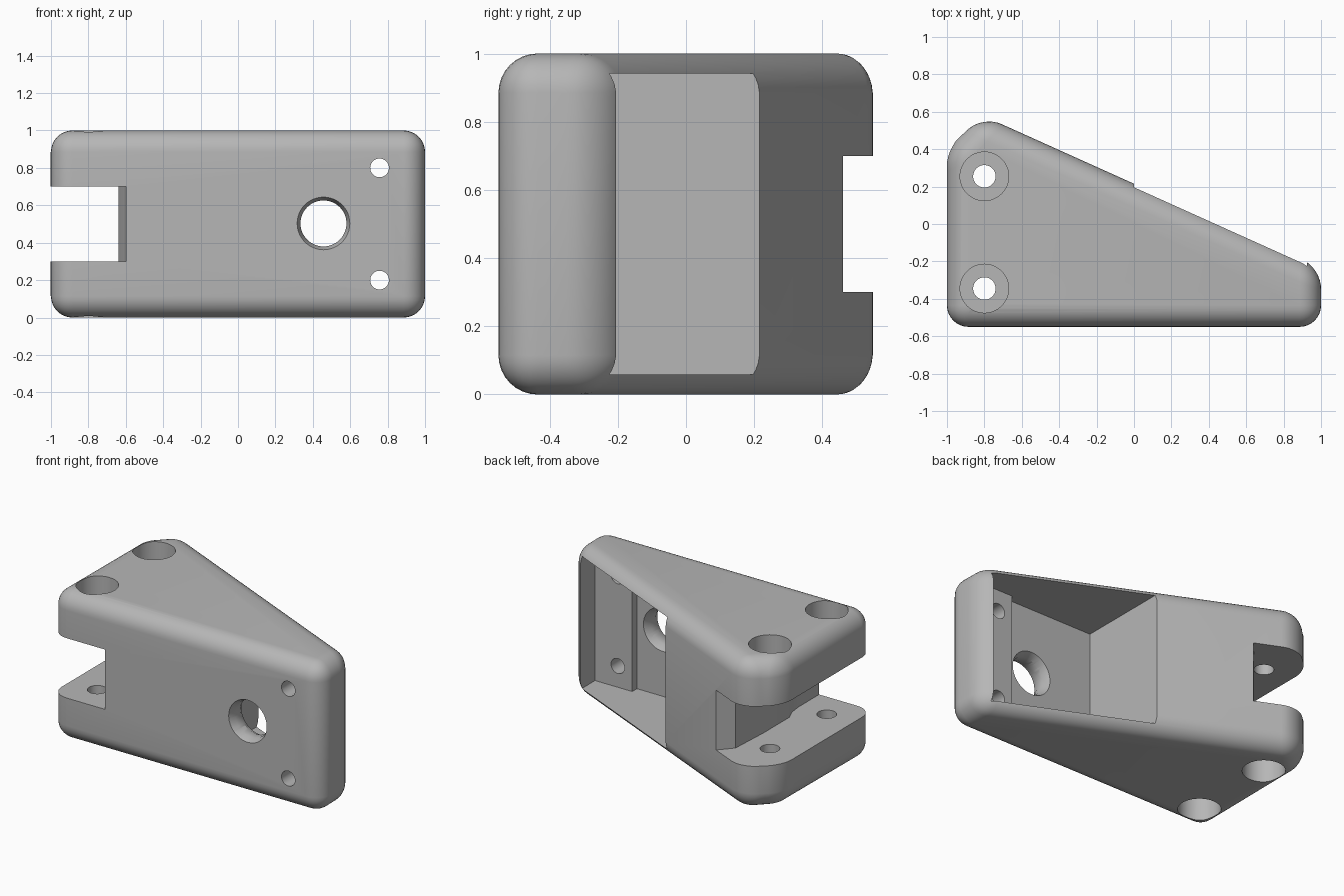
import bpy
import bmesh
from math import radians, pi
from mathutils import Vector, Matrix

cube = bpy.data.objects.get("Cube")
if cube:
    bpy.data.objects.remove(cube, do_unlink=True)

# Single plain material
grey = bpy.data.materials.new("plain grey")
grey.use_nodes = True
colour = (0.47, 0.47, 0.47, 1)
grey.diffuse_color = colour
grey.node_tree.nodes["Principled BSDF"].inputs["Base Color"].default_value = colour


def finish(name, bm):
    bmesh.ops.recalc_face_normals(bm, faces=bm.faces)
    mesh = bpy.data.meshes.new(name)
    bm.to_mesh(mesh)
    bm.free()
    obj = bpy.data.objects.new(name, mesh)
    bpy.context.collection.objects.link(obj)
    mesh.materials.append(grey)
    return obj


def prism(name, outline, z0, z1, bevel=0):
    """Extrude an xy outline upward, optionally rounding every edge."""
    bm = bmesh.new()
    base = bm.faces.new([bm.verts.new((x, y, z0)) for x, y in outline])
    top = bmesh.ops.extrude_face_region(bm, geom=[base])["geom"]
    bmesh.ops.translate(bm, vec=(0, 0, z1 - z0),
                        verts=[v for v in top if isinstance(v, bmesh.types.BMVert)])
    bmesh.ops.recalc_face_normals(bm, faces=bm.faces)
    if bevel:
        bmesh.ops.bevel(bm, geom=bm.edges[:], offset=bevel, segments=8,
                        profile=0.5, affect='EDGES', clamp_overlap=True)
    return finish(name, bm)


def box(name, x0, x1, y0, y1, z0, z1):
    return prism(name, [(x0, y0), (x1, y0), (x1, y1), (x0, y1)], z0, z1)


def rod(name, start, end, r1, r2=None):
    """Round cutter between two points, tapered if r2 is given."""
    a, b = Vector(start), Vector(end)
    bm = bmesh.new()
    turn = (b - a).to_track_quat('Z', 'Y').to_matrix().to_4x4()
    bmesh.ops.create_cone(bm, cap_ends=True, segments=48, radius1=r1,
                          radius2=r1 if r2 is None else r2, depth=(b - a).length,
                          matrix=Matrix.Translation((a + b) / 2) @ turn)
    return finish(name, bm)


def combine(target, tool, operation='DIFFERENCE'):
    mod = target.modifiers.new(operation, 'BOOLEAN')
    mod.operation = operation
    mod.solver = 'EXACT'
    mod.object = tool
    bpy.context.view_layer.objects.active = target
    bpy.ops.object.modifier_apply(modifier=mod.name)
    bpy.data.objects.remove(tool, do_unlink=True)


# Wedge-shaped body with rounded edges
body = prism("bracket_body", [(-1, -0.55), (1, -0.55), (1, -0.235),
                              (-0.81, 0.58), (-1, 0.4)], 0, 1, bevel=0.115)

# Hollow pocket open on the sloping back, with a raised pad for the small screws
pocket = box("pocket_cutter", 0, 0.925, -0.41, 1, 0.058, 0.942)
combine(pocket, box("pad_cutter", 0.65, 1.1, -0.6, -0.36, -0.1, 1.1))
combine(body, pocket)

# Clevis slot between the two mounting lugs
combine(body, prism("slot_cutter", [(-1.2, -0.8), (-0.6, -0.8), (-0.6, -0.33),
                                    (-0.61, -0.25), (-0.64, -0.18), (-0.64, 0.1),
                                    (-0.625, 0.37), (-0.545, 0.46), (-0.545, 0.8),
                                    (-1.2, 0.8)], 0.3, 0.7))

# Counterbored mounting holes through both lugs
for y in (0.255, -0.345):
    combine(body, rod("bolt_cutter", (-0.8, y, -0.1), (-0.8, y, 1.1), 0.06))
    for z0, z1 in ((-0.1, 0.17), (0.83, 1.1)):
        combine(body, rod("bore_cutter", (-0.8, y, z0), (-0.8, y, z1), 0.13))

# Large front opening with flared rims, and two small screw holes
cx, cz = 0.457, 0.503
combine(body, rod("opening_cutter", (cx, -0.7, cz), (cx, -0.2, cz), 0.123))
combine(body, rod("front_flare", (cx, -0.56, cz), (cx, -0.5, cz), 0.145, 0.12))
combine(body, rod("inner_flare", (cx, -0.4, cz), (cx, -0.46, cz), 0.15, 0.12))
for z in (0.2, 0.8):
    combine(body, rod("screw_cutter", (0.757, -0.7, z), (0.757, -0.2, z), 0.05))

# Smooth rounded edges, crisp cut edges
bpy.ops.object.select_all(action='DESELECT')
body.select_set(True)
bpy.context.view_layer.objects.active = body
bpy.ops.object.shade_smooth_by_angle(angle=radians(30))
